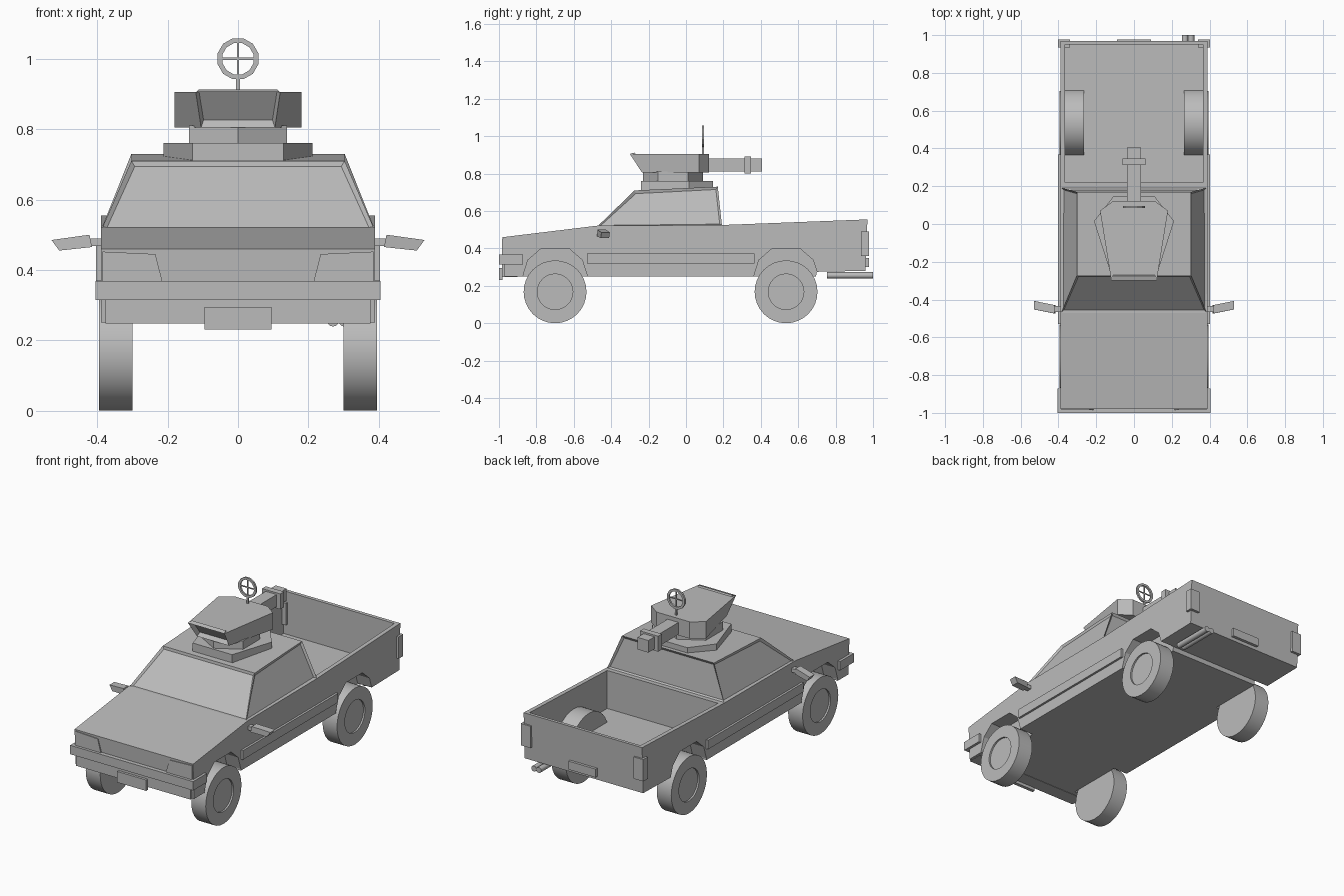
import bpy, bmesh, math
from mathutils import Vector, Matrix

old = bpy.data.objects.get("Cube")
if old:
    bpy.data.objects.remove(old, do_unlink=True)

grey = bpy.data.materials.new("plain_grey")
grey.use_nodes = True
grey.diffuse_color = (0.5, 0.5, 0.5, 1)
grey.node_tree.nodes["Principled BSDF"].inputs["Base Color"].default_value = (0.5, 0.5, 0.5, 1)


def finish(name, bm, smooth=False):
    bmesh.ops.recalc_face_normals(bm, faces=bm.faces)
    mesh = bpy.data.meshes.new(name)
    bm.to_mesh(mesh)
    bm.free()
    ob = bpy.data.objects.new(name, mesh)
    bpy.context.collection.objects.link(ob)
    mesh.materials.append(grey)
    if smooth:
        bpy.ops.object.select_all(action='DESELECT')
        ob.select_set(True)
        bpy.context.view_layer.objects.active = ob
        bpy.ops.object.shade_smooth_by_angle(angle=math.radians(35))
    return ob


def loft(bm, *rings):
    """Closed solid through rings that have equal point counts."""
    loops = [[bm.verts.new(p) for p in ring] for ring in rings]
    for a, b in zip(loops, loops[1:]):
        for i in range(len(a)):
            j = (i + 1) % len(a)
            bm.faces.new((a[i], a[j], b[j], b[i]))
    bm.faces.new(loops[0])
    bm.faces.new(loops[-1])
    return bm


def box(name, x, y, z):
    rings = [[(a, y[0], z[0]), (a, y[1], z[0]), (a, y[1], z[1]), (a, y[0], z[1])] for a in x]
    return finish(name, loft(bmesh.new(), *rings))


def side_profile(name, points, x0, x1):
    return finish(name, loft(bmesh.new(), *[[(x, y, z) for y, z in points] for x in (x0, x1)]))


def prism(name, plan, z0, z1):
    return finish(name, loft(bmesh.new(), *[[(x, y, z) for x, y in plan] for z in (z0, z1)]))


def cylinder(name, centre, radius, depth, axis, sides=32):
    bm = bmesh.new()
    bmesh.ops.create_cone(bm, cap_ends=True, segments=sides, radius1=radius, radius2=radius, depth=depth)
    bm.transform(Matrix.Translation(centre) @ Matrix.Rotation(math.pi / 2, 4, axis))
    return finish(name, bm, True)


def cut(ob, cutters):
    bpy.context.view_layer.objects.active = ob
    for c in cutters:
        mod = ob.modifiers.new("cut", 'BOOLEAN')
        mod.operation, mod.solver, mod.object = 'DIFFERENCE', 'EXACT', c
        bpy.ops.object.modifier_apply(modifier=mod.name)


def inset(bm, faces, width, depth):
    bmesh.ops.recalc_face_normals(bm, faces=bm.faces)
    for f in faces:
        bmesh.ops.inset_individual(bm, faces=[f], thickness=width)
        n = f.normal.copy()
        bmesh.ops.translate(bm, verts=f.verts, vec=-n * depth)


def mirrored(points):
    return points + [(-x, y) for x, y in reversed(points)]


# Body shell with open bed and wheel wells
body = side_profile("body", [(-0.97, 0.25), (0.695, 0.25), (0.70, 0.275), (0.96, 0.28), (0.97, 0.555),
                             (0.19, 0.525), (-0.47, 0.522), (-0.98, 0.46)], -0.39, 0.39)
FRONT, REAR = -0.70, 0.535
wells = []
for y in (FRONT, REAR):
    arch = [(0.172, 0.2), (0.17, 0.26), (0.145, 0.338), (0.078, 0.396)]
    outline = [(y + a, z) for a, z in arch] + [(y - a, z) for a, z in reversed(arch)]
    for s in (1, -1):
        wells.append(side_profile("well_cutter", outline, s * 0.298, s * 0.6))
bed = box("bed_cutter", (-0.365, 0.365), (0.22, 0.95), (0.30, 0.8))
cut(body, [bed] + wells)

# Rounded well covers standing inside the bed
for s, side in ((1, "left"), (-1, "right")):
    cover = cylinder(side + "_bed_well_cover", (s * 0.32, REAR, 0.235), 0.183, 0.11, 'Y')
    floor = box("floor_cutter", (-0.6, 0.6), (0.2, 0.9), (0, 0.29))
    cut(cover, [floor] + wells)
    bpy.data.objects.remove(floor, do_unlink=True)
for c in wells + [bed]:
    bpy.data.objects.remove(c, do_unlink=True)

# Cab with recessed windows on all four sides
bm = loft(bmesh.new(),
          [(-0.385, -0.47, 0.521), (0.385, -0.47, 0.521), (0.385, 0.192, 0.524), (-0.385, 0.192, 0.524)],
          [(-0.303, -0.275, 0.71), (0.303, -0.275, 0.71), (0.303, 0.17, 0.73), (-0.303, 0.17, 0.73)])
bm.faces.ensure_lookup_table()
inset(bm, list(bm.faces)[:4], 0.016, 0.01)
finish("cab", bm)

# Wheels with shallow recessed hubs
for y, end in ((FRONT, "front"), (REAR, "rear")):
    for s, side in ((1, "left"), (-1, "right")):
        bm = bmesh.new()
        section = [(0.30, 0.168), (0.395, 0.168), (0.395, 0.095), (0.385, 0.095)]
        rings = []
        for x, r in section:
            rings.append([(s * x, y + r * math.cos(t * math.tau / 32), 0.168 + r * math.sin(t * math.tau / 32))
                          for t in range(32)])
        finish(f"{end}_{side}_wheel", loft(bm, *rings), True)

# Bumper, valance, plates and side trim
box("front_bumper", (-0.405, 0.405), (-1.0, -0.872), (0.315, 0.368))
box("front_valance", (-0.376, 0.376), (-0.985, -0.90), (0.248, 0.316))
box("front_plate", (-0.095, 0.095), (-1.0, -0.98), (0.23, 0.295))
box("rear_plate", (-0.09, 0.09), (0.95, 0.978), (0.30, 0.35))
for s, side in ((1, "left"), (-1, "right")):
    box(side + "_trim", (s * 0.385, s * 0.403), (-0.53, 0.367), (0.318, 0.372))
    box(side + "_tail_light", (s * 0.34, s * 0.403), (0.935, 0.978), (0.36, 0.49))
    # Headlight plate
    light = [(0.235, 0.445), (0.385, 0.452), (0.385, 0.368), (0.215, 0.368)]
    finish(side + "_headlight", loft(bmesh.new(), [(s * x, -0.984, z) for x, z in light],
                                     [(s * x, -0.965, z) for x, z in light]))
    # Wing mirror
    blade = [(0.415, 0.465), (0.508, 0.455), (0.53, 0.485), (0.422, 0.50)]
    finish(side + "_mirror", loft(bmesh.new(),
           [(s * x, -0.475 + 0.2 * (x - 0.415), z) for x, z in blade],
           [(s * x, -0.43 + 0.2 * (x - 0.415), z) for x, z in blade]))
    box(side + "_mirror_stub", (s * 0.38, s * 0.42), (-0.465, -0.435), (0.468, 0.49))

# Twin exhaust
for i, x in enumerate((0.27, 0.302)):
    cylinder(f"exhaust_{i + 1}", (x, 0.877, 0.256), 0.017, 0.245, 'X', 12)

# Turret rings
prism("turret_base", mirrored([(0.13, -0.24), (0.212, 0.015), (0.11, 0.145)]), 0.69, 0.76)
prism("turret_neck", [(0.16 * math.sin(i * math.pi / 3), -0.07 + 0.16 * math.cos(i * math.pi / 3))
                      for i in range(6)], 0.755, 0.81)

# Turret head, raked at the front with a deep open port
low = mirrored([(0.105, -0.235), (0.18, 0.07), (0.11, 0.122)])
high = mirrored([(0.12, -0.30), (0.18, 0.07), (0.11, 0.122)])
bm = loft(bmesh.new(), [(x, y, 0.805) for x, y in low], [(x, y, 0.905) for x, y in high])
bmesh.ops.recalc_face_normals(bm, faces=bm.faces)
port = min(bm.faces, key=lambda f: f.calc_center_median().y)
inset(bm, [port], 0.011, 0.025)
finish("turret_head", bm)

# Rear barrel with band
box("barrel", (-0.036, 0.036), (0.10, 0.405), (0.81, 0.882))
box("barrel_band", (-0.06, 0.06), (0.312, 0.347), (0.80, 0.892))

# Ring sight on a post
bm = bmesh.new()
rings = []
for r, y in ((0.06, 0.085), (0.06, 0.096), (0.046, 0.096), (0.046, 0.085)):
    rings.append([bm.verts.new((r * math.cos((t + 0.5) * math.tau / 12), y,
                                1.0 + r * math.sin((t + 0.5) * math.tau / 12))) for t in range(12)])
for k in range(4):
    a, b = rings[k], rings[(k + 1) % 4]
    for i in range(12):
        j = (i + 1) % 12
        bm.faces.new((a[i], a[j], b[j], b[i]))
finish("sight_ring", bm)
box("sight_bar", (-0.048, 0.048), (0.088, 0.093), (0.997, 1.003))
box("sight_upright", (-0.003, 0.003), (0.088, 0.093), (0.952, 1.048))
box("sight_post", (-0.005, 0.005), (0.086, 0.095), (0.90, 0.945))
